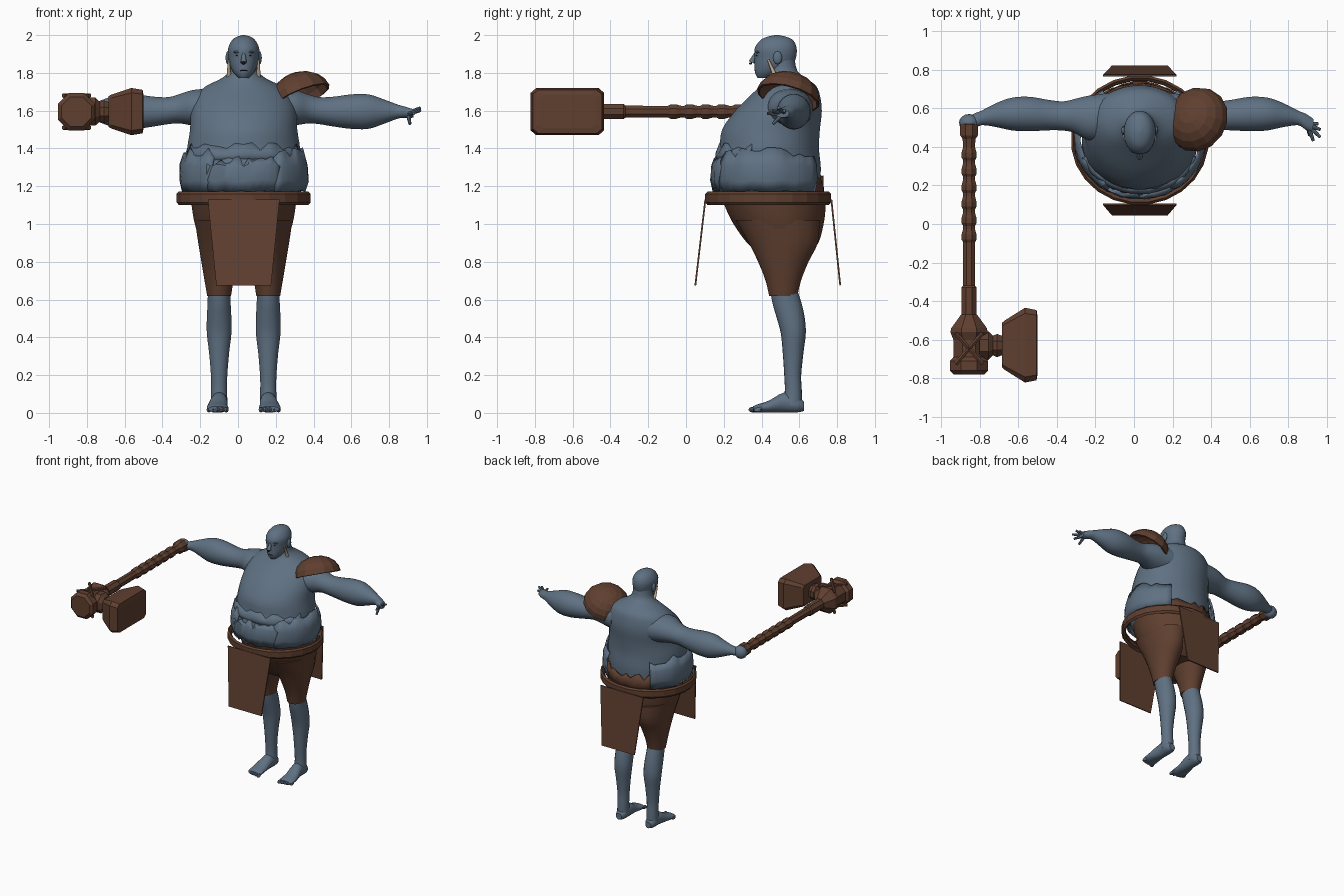
import bpy, bmesh, math, random
from mathutils import Vector, Matrix

if "Cube" in bpy.data.objects:
    bpy.data.objects.remove(bpy.data.objects["Cube"])

random.seed(4)
CX = 0.03  # body centre line


def material(name, rgb):
    m = bpy.data.materials.new(name)
    m.diffuse_color = (*rgb, 1)
    m.use_nodes = True
    m.node_tree.nodes["Principled BSDF"].inputs["Base Color"].default_value = m.diffuse_color
    return m


SKIN = material("blue grey skin", (0.115, 0.165, 0.225))
BROWN = material("brown leather", (0.115, 0.050, 0.029))
BONE = material("pale bone", (0.55, 0.43, 0.30))
DARK = material("dark", (0.012, 0.010, 0.010))


def finish(name, bm, mat, smooth=True, thick=0):
    bmesh.ops.recalc_face_normals(bm, faces=bm.faces)
    me = bpy.data.meshes.new(name)
    bm.to_mesh(me)
    bm.free()
    ob = bpy.data.objects.new(name, me)
    bpy.context.collection.objects.link(ob)
    me.materials.append(mat)
    if thick:
        mod = ob.modifiers.new("thickness", 'SOLIDIFY')
        mod.thickness = thick
        mod.offset = -1
    if smooth:
        bpy.ops.object.select_all(action='DESELECT')
        ob.select_set(True)
        bpy.context.view_layer.objects.active = ob
        bpy.ops.object.shade_smooth_by_angle(angle=math.radians(40))
    return ob


def resample(rings, k):
    """Catmull-Rom interpolation between cross-sections."""
    out = []
    for i in range(len(rings) - 1):
        p0, p1, p2, p3 = (rings[max(0, min(len(rings) - 1, i + j))] for j in (-1, 0, 1, 2))
        for s in range(k):
            t = s / k
            out.append([0.5 * (2 * b + (c - a) * t + (2 * a - 5 * b + 4 * c - d) * t * t
                               + (3 * b - a - 3 * c + d) * t ** 3)
                        for a, b, c, d in zip(p0, p1, p2, p3)])
    return out + [rings[-1]]


BOX = [(1, .8), (.85, 1), (-.85, 1), (-1, .8), (-1, -.8), (-.85, -1), (.85, -1), (1, -.8)]


def loft(name, mat, axis, rings, n=24, k=3, smooth=True, shape=None, cap=True, thick=0):
    """Rings are (along axis, centre 1, centre 2, radius 1, radius 2)."""
    bm = bmesh.new()
    shape = shape or [(math.cos(2 * math.pi * (i + .5) / n), math.sin(2 * math.pi * (i + .5) / n))
                      for i in range(n)]
    rows = []
    for t, c1, c2, r1, r2 in resample(rings, k):
        row = []
        for u, v in shape:
            p, q = c1 + r1 * u, c2 + r2 * v
            row.append(bm.verts.new({'x': (t, p, q), 'y': (p, t, q), 'z': (p, q, t)}[axis]))
        rows.append(row)
    m = len(shape)
    for a, b in zip(rows, rows[1:]):
        for i in range(m):
            bm.faces.new((a[i], a[(i + 1) % m], b[(i + 1) % m], b[i]))
    if cap:
        bm.faces.new(rows[0])
        bm.faces.new(rows[-1])
    return finish(name, bm, mat, smooth, thick)


def ball(name, mat, loc, size, seg=16):
    bm = bmesh.new()
    bmesh.ops.create_uvsphere(bm, u_segments=seg, v_segments=seg // 2, radius=1,
                              matrix=Matrix.Translation(loc) @ Matrix.Diagonal((*size, 1)))
    return finish(name, bm, mat)


def rod(name, mat, a, b, r1, r2, seg=10):
    a, b = Vector(a), Vector(b)
    bm = bmesh.new()
    rot = (b - a).to_track_quat('Z', 'Y').to_matrix().to_4x4()
    bmesh.ops.create_cone(bm, cap_ends=True, segments=seg, radius1=r1, radius2=r2,
                          depth=(b - a).length, matrix=Matrix.Translation((a + b) / 2) @ rot)
    return finish(name, bm, mat)


def ragged(name, mat, profile, a0, a1, jag, n=16):
    """Partial elliptical sheet with torn upper and lower edges."""
    bm = bmesh.new()
    rows = []
    for j, (z, rx, ry) in enumerate(profile):
        edge = jag if j == len(profile) - 1 else jag * .25
        row = []
        for i in range(n + 1):
            a = math.radians(a0 + (a1 - a0) * i / n)
            s = 1 + random.uniform(-.012, .012)
            row.append(bm.verts.new((CX + rx * s * math.cos(a), .44 + ry * s * math.sin(a),
                                     z + random.uniform(-edge, edge))))
        rows.append(row)
    for a, b in zip(rows, rows[1:]):
        for i in range(n):
            bm.faces.new((a[i], a[i + 1], b[i + 1], b[i]))
    return finish(name, bm, mat, True, .012)


# Torso and neck
loft("torso", SKIN, 'z', [
    (1.12, CX, .45, .25, .25), (1.20, CX, .435, .29, .275), (1.30, CX, .43, .30, .285),
    (1.40, CX, .44, .30, .265), (1.50, CX, .45, .285, .26), (1.60, CX, .49, .28, .23),
    (1.68, CX, .525, .25, .185), (1.73, CX, .54, .20, .15), (1.77, CX, .53, .12, .11),
    (1.81, CX, .51, .078, .08), (1.88, CX, .50, .07, .075)], n=32)

# Torn belly folds and waist rags
for name, a0, a1, top in (("left_flank_fold", 125, 240, 1.38), ("right_flank_fold", -60, 55, 1.38),
                          ("belly_fold", 235, 305, 1.33)):
    ragged(name, SKIN, [(1.17, .325, .295), (1.23, .342, .312), (1.31, .338, .308),
                        (top, .315, .29)], a0, a1, .03)
ragged("upper_belly_fold", SKIN, [(1.33, .31, .28), (1.37, .318, .285), (1.41, .30, .268)], 200, 340, .022)
ragged("back_rag", BROWN, [(1.14, .315, .29), (1.20, .312, .29), (1.25, .305, .284)], 15, 165, .03, 22)

# Head
loft("head", SKIN, 'z', [
    (1.772, CX, .41, .025, .03), (1.80, CX, .437, .053, .072), (1.84, CX, .463, .073, .10),
    (1.88, CX, .473, .080, .110), (1.93, CX, .475, .083, .112), (1.97, CX, .48, .064, .09),
    (1.99, CX, .48, .040, .055), (2.0, CX, .48, .008, .01)], n=24)
rod("nose", SKIN, (CX, .37, 1.905), (CX, .348, 1.855), .008, .017)
ball("brow", SKIN, (CX, .385, 1.91), (.055, .022, .012))
ball("mouth", DARK, (CX, .373, 1.812), (.022, .012, .004))
ball("nose_tip", DARK, (CX, .342, 1.85), (.008, .008, .006))
for s in (-1, 1):
    ball("ear", SKIN, (CX + s * .084, .485, 1.88), (.012, .024, .035), 12)
    ball("eye", DARK, (CX + s * .032, .376, 1.892), (.010, .006, .003), 8)
    rod("jaw_ornament", BONE, (CX + s * .079, .435, 1.87), (CX + s * .078, .475, 1.775), .005, .013)

# Arms, legs, feet and shorts, mirrored about the body centre
for s, side in ((-1, "left"), (1, "right")):
    arm = [(.16, .55, 1.61, .13, .11), (.27, .55, 1.615, .115, .095), (.34, .56, 1.61, .088, .078),
           (.40, .56, 1.60, .076, .072), (.48, .565, 1.595, .08, .08), (.57, .57, 1.595, .09, .092),
           (.66, .57, 1.595, .086, .092), (.74, .565, 1.595, .064, .066), (.82, .55, 1.595, .038, .036),
           (.86, .53, 1.59, .042, .030), (.90, .51, 1.585, .035, .022)]
    loft(side + "_arm", SKIN, 'x', [(CX + s * d, *r) for d, *r in arm])
    x = CX + s * .13
    loft(side + "_leg", SKIN, 'z', [
        (.66, x, .515, .06, .07), (.58, x, .535, .062, .077), (.50, x, .555, .066, .074),
        (.42, x, .568, .066, .066), (.32, x, .567, .054, .055), (.20, x, .565, .044, .045),
        (.12, x, .568, .043, .045), (.04, x, .565, .045, .05)], n=18)
    xf = x + s * .008
    loft(side + "_foot", SKIN, 'y', [
        (.625, x, .035, .025, .025), (.59, x, .045, .042, .043), (.52, x, .055, .045, .054),
        (.44, xf, .034, .054, .032), (.38, xf, .024, .058, .022), (.355, xf, .02, .05, .015)], n=16)
    for i in range(5):
        ball(side + "_toe", SKIN, (xf + s * (i - 2) * .023, .352 + .007 * i, .017),
             (.013, .022, .015), 8)
    loft(side + "_shorts_leg", BROWN, 'z', [
        (1.02, CX + s * .12, .485, .14, .225), (.90, CX + s * .122, .515, .12, .185),
        (.80, CX + s * .125, .515, .10, .135), (.70, x, .515, .078, .095),
        (.62, x, .515, .064, .076)], n=20)
loft("shorts_hips", BROWN, 'z', [
    (1.16, CX, .46, .285, .28), (1.08, CX, .475, .275, .265), (1.0, CX, .49, .26, .24),
    (.90, CX, .512, .225, .19), (.83, CX, .52, .15, .12)], n=28)

# Open right hand
for tip in ((.965, .45, 1.60), (.965, .49, 1.615), (.955, .52, 1.60), (.93, .43, 1.585), (.91, .46, 1.53)):
    base = Vector((.90, .515, 1.585)).lerp(Vector(tip), .15)
    rod("finger", SKIN, base, tip, .013, .008, 8)
# Closed left hand around the handle
ball("fist", SKIN, (-.855, .525, 1.59), (.052, .045, .05))

# Belt ring and hanging flaps
loft("belt", BROWN, 'z', [(z, CX, .435, .358 - d, .336 - d) for z, d in
                          ((1.10, .012), (1.115, 0), (1.16, 0), (1.172, .012))],
     n=24, k=1, smooth=False, cap=False, thick=.022)
for name, y0, y1 in (("front_flap", .098, .045), ("back_flap", .765, .812)):
    bm = bmesh.new()
    bm.faces.new([bm.verts.new(p) for p in ((CX - .19, y0, 1.13), (CX + .19, y0, 1.13),
                                            (CX + .145, y1, .675), (CX - .145, y1, .675))])
    finish(name, bm, BROWN, False, .009)

# Faceted shoulder guard
bm = bmesh.new()
bmesh.ops.create_uvsphere(bm, u_segments=14, v_segments=10, radius=1)
bmesh.ops.delete(bm, geom=[v for v in bm.verts if v.co.z < -.01], context='VERTS')
tilt = Vector((-.38, .25, .88)).to_track_quat('Z', 'Y').to_matrix().to_4x4()
bm.transform(Matrix.Translation((.33, .54, 1.668)) @ tilt @ Matrix.Diagonal((.172, .168, .135, 1)))
finish("shoulder_guard", bm, BROWN, False, .012)

# Hammer handle with grip ridges
HX, HZ = -.855, 1.595
handle = [(.53, .036), (.515, .05), (.46, .05), (.44, .036)]
for i in range(6):
    y = .40 - i * .085
    handle += [(y, .033), (y - .03, .042), (y - .055, .042), (y - .07, .033)]
handle += [(-.10, .033), (-.32, .034), (-.33, .043), (-.50, .043)]
loft("hammer_handle", BROWN, 'y', [(y, HX, HZ, r, r) for y, r in handle], n=8, k=1, smooth=False)

# Hammer core, collar, neck and striking block
loft("hammer_core", BROWN, 'y', [(y, HX, HZ, r, r) for y, r in (
    (-.47, .045), (-.54, .10), (-.56, .105), (-.60, .088), (-.69, .088), (-.71, .107),
    (-.76, .107), (-.78, .085))], n=8, k=1, smooth=False)
loft("hammer_neck", BROWN, 'x', [(x, -.63, HZ, r, r) for x, r in (
    (-.80, .08), (-.755, .08), (-.73, .055), (-.71, .065), (-.66, .045))], n=8, k=1, smooth=False)
loft("hammer_block", BROWN, 'x', [(x, -.628, HZ, a, b) for x, a, b in (
    (-.685, .115, .082), (-.67, .128, .09), (-.565, .194, .125), (-.505, .182, .115),
    (-.50, .15, .088))], k=1, smooth=False, shape=BOX)
# Crossed straps on top of the core
for s in (-1, 1):
    for h in (-1, 1):
        rod("core_strap", BROWN, (HX - .07, -.645 - s * .08, HZ + h * .085),
            (HX + .07, -.645 + s * .08, HZ + h * .085), .012, .012, 6)
